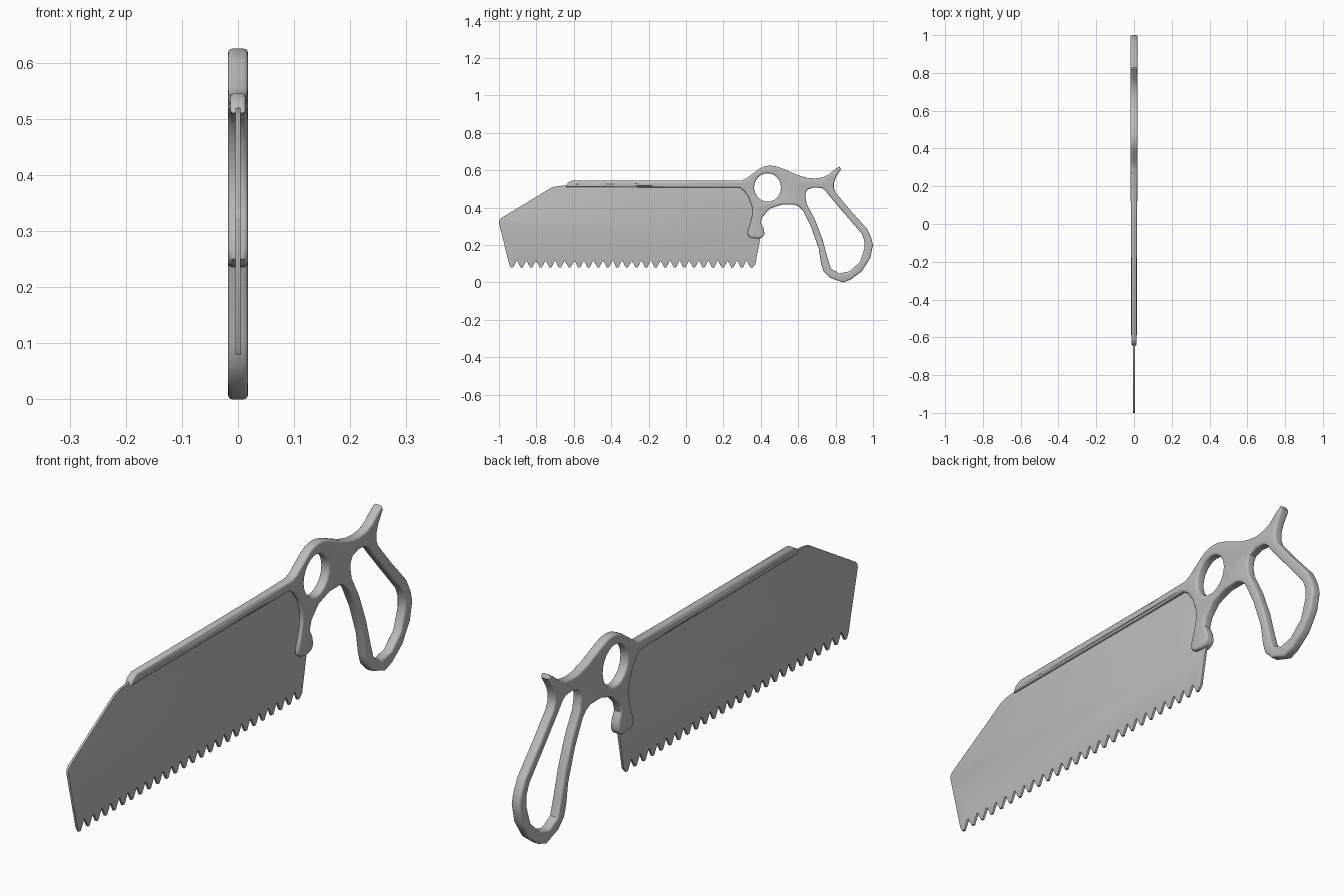
import bpy
import bmesh
from math import sin, cos, radians, tau
from mathutils import Matrix

cube = bpy.data.objects.get("Cube")
if cube:
    bpy.data.objects.remove(cube, do_unlink=True)

# One dull metal for the whole saw
metal = bpy.data.materials.new("dull grey metal")
metal.use_nodes = True
grey = (0.5, 0.5, 0.5, 1)
metal.diffuse_color = grey
metal.node_tree.nodes["Principled BSDF"].inputs["Base Color"].default_value = grey

# Turns the drawing plane upright: drawing x, y, depth become world y, z, x
UPRIGHT = Matrix(((0, 0, 1, 0), (1, 0, 0, 0), (0, 1, 0, 0), (0, 0, 0, 1)))


def plate(name, outlines, half_thickness, bevel, taper=None):
    """Fill side-view outlines (later ones are holes) into a rounded plate."""
    curve = bpy.data.curves.new(name, "CURVE")
    curve.dimensions = "2D"
    curve.fill_mode = "BOTH"
    curve.extrude = half_thickness - bevel
    curve.bevel_depth = bevel
    curve.bevel_resolution = 2
    curve.offset = -bevel
    for points in outlines:
        spline = curve.splines.new("POLY")
        spline.points.add(len(points) - 1)
        for target, (along, up) in zip(spline.points, points):
            target.co = (along, up, 0, 1)
        spline.use_cyclic_u = True
    obj = bpy.data.objects.new(name, curve)
    bpy.context.collection.objects.link(obj)
    bpy.ops.object.select_all(action="DESELECT")
    obj.select_set(True)
    bpy.context.view_layer.objects.active = obj
    bpy.ops.object.convert(target="MESH")
    obj = bpy.context.view_layer.objects.active

    bm = bmesh.new()
    bm.from_mesh(obj.data)
    bm.transform(UPRIGHT)
    bmesh.ops.remove_doubles(bm, verts=bm.verts, dist=0.0002)
    bmesh.ops.recalc_face_normals(bm, faces=bm.faces)
    if taper:
        for vert in bm.verts:
            vert.co.x *= taper(vert.co.y)
    bm.to_mesh(obj.data)
    bm.free()
    obj.data.materials.clear()
    obj.data.materials.append(metal)
    bpy.ops.object.shade_smooth_by_angle(angle=radians(40))
    return obj


# Frame outline: spine, finger ring, thumb horn, grip loop and finger hook
spine_top = [(-.645, .51), (-.635, .53), (-.61, .545), (.12, .545), (.295, .545)]
ring_top = [(.32, .555), (.35, .577), (.39, .606), (.415, .619), (.445, .625),
            (.475, .623), (.51, .612), (.6, .573), (.65, .559), (.69, .556)]
horn = [(.73, .562), (.76, .575), (.79, .6), (.82, .62), (.828, .605),
        (.8, .56), (.79, .53), (.79, .505), (.8, .48)]
grip_outside = [(.875, .39), (.965, .29), (.99, .24), (1, .2), (.985, .13),
                (.94, .06), (.88, .015), (.84, 0), (.77, .025), (.735, .06),
                (.722, .1), (.71, .18), (.67, .295), (.625, .385)]
hook = [(.605, .405), (.58, .417), (.515, .417), (.45, .395), (.41, .353),
        (.4, .32), (.415, .29), (.42, .26), (.41, .243), (.39, .235),
        (.35, .238), (.332, .25), (.329, .27), (.345, .32), (.355, .36),
        (.355, .4), (.335, .455), (.31, .49), (.285, .508), (.12, .508)]
frame_outline = spine_top + ring_top + horn + grip_outside + hook

finger_hole = [(.436 + .072 * cos(tau * i / 24), .508 + .076 * sin(tau * i / 24))
               for i in range(24)]
grip_hole = [(.638, .46), (.64, .48), (.65, .497), (.685, .508), (.725, .505),
             (.745, .492), (.765, .465), (.85, .365), (.94, .26), (.955, .22),
             (.955, .185), (.93, .11), (.875, .06), (.82, .048), (.775, .073),
             (.757, .13), (.73, .23), (.69, .335), (.645, .42)]


def spine_taper(along):
    """The spine is slimmer than the handle."""
    return 0.8 if along < 0.2 else min(1, 0.8 + 2 * (along - 0.2))


plate("handle_and_spine", [frame_outline, finger_hole, grip_hole],
      0.018, 0.008, spine_taper)

# Blade with a row of blunt teeth along its lower edge
TEETH = 26
first, pitch = -0.93, 0.0512
teeth = []
for i in range(TEETH):
    tip = first + i * pitch
    teeth += [(tip - .005, .079), (tip + .005, .079)]
    if i < TEETH - 1:
        teeth += [(tip + pitch / 2 - .002, .114), (tip + pitch / 2 + .002, .114)]
blade_back = [(.37, .095), (.4, .25), (.38, .36), (.34, .52)]
blade_nose = [(-.63, .52), (-.69, .515), (-.72, .507), (-.985, .346),
              (-.997, .335), (-1, .32), (-.945, .095)]
plate("saw_blade", [teeth + blade_back + blade_nose], 0.0045, 0.001)
